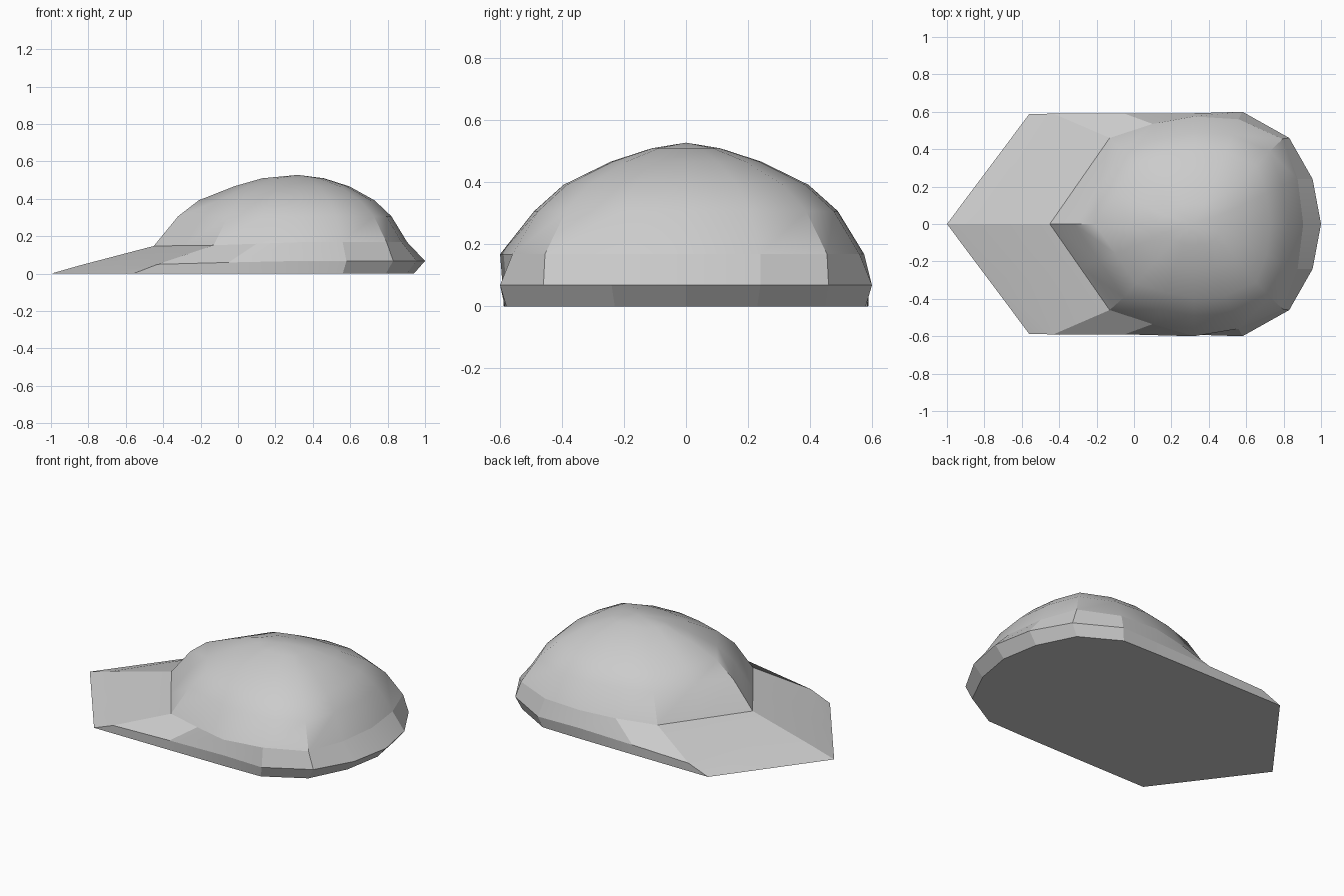
import bpy, math

if "Cube" in bpy.data.objects:
    bpy.data.objects.remove(bpy.data.objects["Cube"])

CX = 0.32  # centre of the crown


def full_ring(half):
    """Mirror a half outline (back to front, y >= 0) into a closed ring."""
    return half + [(x, -y, z) for x, y, z in half[-2:0:-1]]


def loft(name, rings, cap_bottom=False, apex=None, angle=25):
    n = len(rings[0])
    verts = [p for r in rings for p in r]
    faces = []
    for k in range(len(rings) - 1):
        a, b = k * n, (k + 1) * n
        for i in range(n):
            j = (i + 1) % n
            faces.append((a + i, a + j, b + j, b + i))
    if cap_bottom:
        faces.append(tuple(range(n - 1, -1, -1)))
    if apex:
        verts.append(apex)
        t = (len(rings) - 1) * n
        faces += [(t + i, t + (i + 1) % n, len(verts) - 1) for i in range(n)]
    me = bpy.data.meshes.new(name)
    me.from_pydata(verts, [], faces)
    me.update()
    ob = bpy.data.objects.new(name, me)
    bpy.context.collection.objects.link(ob)
    bpy.ops.object.select_all(action='DESELECT')
    ob.select_set(True)
    bpy.context.view_layer.objects.active = ob
    bpy.ops.object.shade_smooth_by_angle(angle=math.radians(angle))
    return ob


# Half outlines: flat sole, widest edge of the band, and crown seam
sole = [(.94, 0, 0), (.90, .23, 0), (.79, .45, 0), (.56, .58, 0), (.32, .585, 0),
        (-.05, .587, 0), (-.56, .588, 0), (-.78, .294, 0), (-1, 0, 0)]
edge = [(1, 0, .068), (.955, .24, .068), (.83, .46, .068), (.58, .6, .068), (.32, .592, .068),
        (-.05, .59, .06), (-.43, .59, .05), (-.64, .295, .046), (-.85, 0, .043)]
seam = [(.905, 0, .168), (.875, .24, .168), (.795, .455, .168), (.56, .56, .168), (.32, .575, .168),
        (.1, .535, .16), (-.13, .46, .152), (-.29, .23, .15), (-.45, 0, .148)]
seam_ring = full_ring(seam)
seam_ring[12] = (.32, -.6, .168)  # one side stands straighter

# Brim and band with the closed underside
loft("brim_and_band", [full_ring(sole), full_ring(edge), seam_ring], cap_bottom=True, angle=15)

# Crown: each ring is the seam outline scaled to (back, side, front, height)
rings = [seam_ring]
for back, side, front, z in [(.82, .49, -.32, .307), (.73, .395, -.21, .392),
                             (.595, .242, -.02, .467), (.46, .11, .13, .51)]:
    half = []
    for x, y, _ in seam:
        u = (x - CX) / .585 * (back - CX) if x > CX else (x - CX) / .77 * (CX - front)
        half.append((CX + u, y / .575 * side, z))
    rings.append(full_ring(half))
loft("crown", rings, apex=(CX, 0, .528), angle=30)
